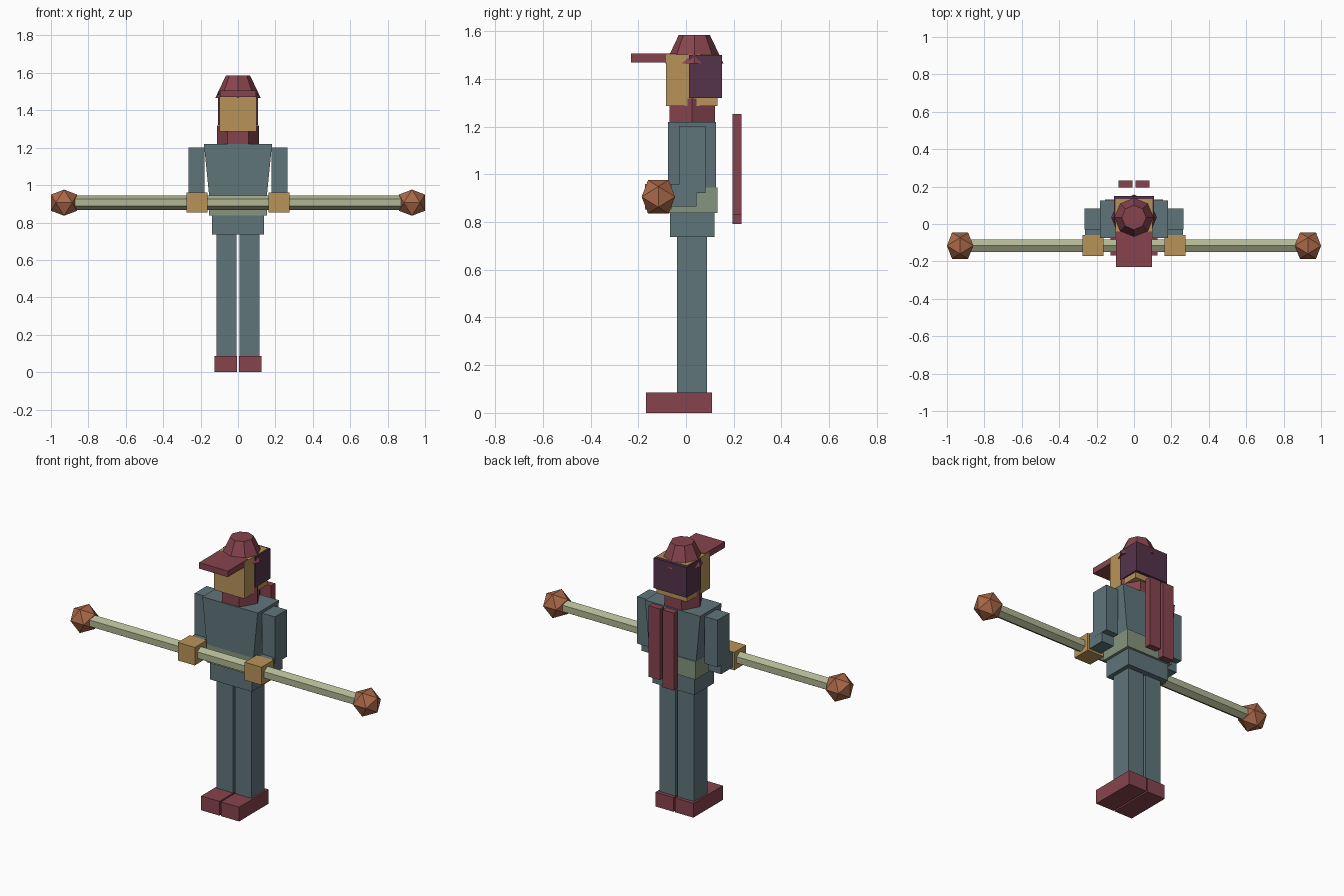
import bpy, bmesh, math
from mathutils import Matrix, Vector

cube = bpy.data.objects.get("Cube")
if cube:
    bpy.data.objects.remove(cube, do_unlink=True)


def material(name, hex_code):
    rgb = [int(hex_code[i:i + 2], 16) / 255 for i in (0, 2, 4)]
    color = [((c + 0.055) / 1.055) ** 2.4 for c in rgb] + [1]
    m = bpy.data.materials.new(name)
    m.use_nodes = True
    m.diffuse_color = color
    m.node_tree.nodes["Principled BSDF"].inputs["Base Color"].default_value = color
    return m


teal = material("teal cloth", "60757A")
red = material("wine red", "87444E")
skin = material("tan skin", "B99459")
hair_dark = material("dark plum", "54344A")
staff_pale = material("pale wood", "B2B793")
belt_green = material("sage belt", "85957F")
copper = material("copper", "AA6848")


def finish(name, bm, mat):
    bmesh.ops.recalc_face_normals(bm, faces=bm.faces)
    mesh = bpy.data.meshes.new(name)
    bm.to_mesh(mesh)
    bm.free()
    mesh.materials.append(mat)
    ob = bpy.data.objects.new(name, mesh)
    bpy.context.collection.objects.link(ob)
    return ob


def box(name, mat, x, y, z, bottom=1.0):
    """Box from (min, max) extents; bottom scales the lower width."""
    bm = bmesh.new()
    bmesh.ops.create_cube(bm, size=1)
    for v in bm.verts:
        low = v.co.z < 0
        v.co = Vector([r[0] if c < 0 else r[1] for c, r in zip(v.co, (x, y, z))])
        if low:
            v.co.x *= bottom
    return finish(name, bm, mat)


def pair(name, mat, x, y, z):
    box("left_" + name, mat, x, y, z)
    box("right_" + name, mat, (-x[1], -x[0]), y, z)


def prism(name, mat, sides, r1, r2, depth, center, turn=Matrix()):
    bm = bmesh.new()
    bmesh.ops.create_cone(bm, cap_ends=True, segments=sides, radius1=r1,
                          radius2=r2, depth=depth,
                          matrix=Matrix.Translation(center) @ turn)
    return finish(name, bm, mat)


# Legs and feet
pair("foot", red, (0.005, 0.125), (-0.168, 0.109), (0, 0.085))
pair("leg", teal, (0.007, 0.114), (-0.038, 0.088), (0.085, 0.737))

# Trunk
box("hips", teal, (-0.138, 0.138), (-0.067, 0.119), (0.737, 0.84))
box("belt", belt_green, (-0.155, 0.155), (-0.075, 0.132), (0.838, 0.945))
box("torso", teal, (-0.182, 0.182), (-0.075, 0.126), (0.945, 1.22), 0.85)

# Arms
pair("upper_arm", teal, (0.18, 0.264), (-0.03, 0.082), (0.922, 1.202))
pair("forearm", teal, (0.181, 0.263), (-0.062, 0.045), (0.866, 0.958))
pair("hand", skin, (0.164, 0.276), (-0.172, -0.06), (0.853, 0.96))

# Scarf with two hanging tails
turn_hex = Matrix.Rotation(math.radians(90), 4, "Z")
prism("scarf", red, 6, 0.111, 0.111, 0.11, (0, 0.026, 1.263), turn_hex)
box("left_scarf_tail", red, (0.008, 0.083), (0.194, 0.232), (0.83, 1.253))
box("right_scarf_tail", red, (-0.083, -0.008), (0.194, 0.232), (0.792, 1.253))

# Head, hair and cap
box("head", skin, (-0.1, 0.1), (-0.083, 0.133), (1.286, 1.503))
box("hair", hair_dark, (-0.108, 0.108), (0.012, 0.15), (1.32, 1.5))
prism("cap", red, 8, 0.122, 0.065, 0.12, (0, 0.035, 1.525))
box("cap_brim", red, (-0.095, 0.095), (-0.23, -0.04), (1.47, 1.506))

# Staff held across the body, one corner of its hexagon upward
grip = Vector((0, -0.116, 0.906))
prism("staff", staff_pale, 6, 0.038, 0.038, 1.8, grip,
      Matrix.Rotation(math.radians(90), 4, "Y") @ turn_hex)

# Twenty-sided staff knobs
phi = (1 + math.sqrt(5)) / 2
unit = 0.07 / phi
for side, sx in (("left", 1), ("right", -1)):
    bm = bmesh.new()
    for a in (-1, 1):
        for b in (-phi, phi):
            for p in ((0, a, b), (a, b, 0), (b, 0, a)):
                bm.verts.new(Vector(p) * unit + grip + Vector((sx * 0.93, 0, 0)))
    bmesh.ops.convex_hull(bm, input=bm.verts)
    finish(side + "_staff_knob", bm, copper)

# Rotate the staff corner upward where the prism starts flat
staff = bpy.data.objects["staff"]
top = max(v.co.z for v in staff.data.vertices) - grip.z
if top < 0.037:
    staff.data.transform(Matrix.Translation(grip)
                         @ Matrix.Rotation(math.radians(30), 4, "X")
                         @ Matrix.Translation(-grip))
# Same check keeps the scarf corners at the sides
scarf = bpy.data.objects["scarf"]
if max(v.co.x for v in scarf.data.vertices) < 0.11:
    pivot = Vector((0, 0.026, 0))
    scarf.data.transform(Matrix.Translation(pivot)
                         @ Matrix.Rotation(math.radians(30), 4, "Z")
                         @ Matrix.Translation(-pivot))
